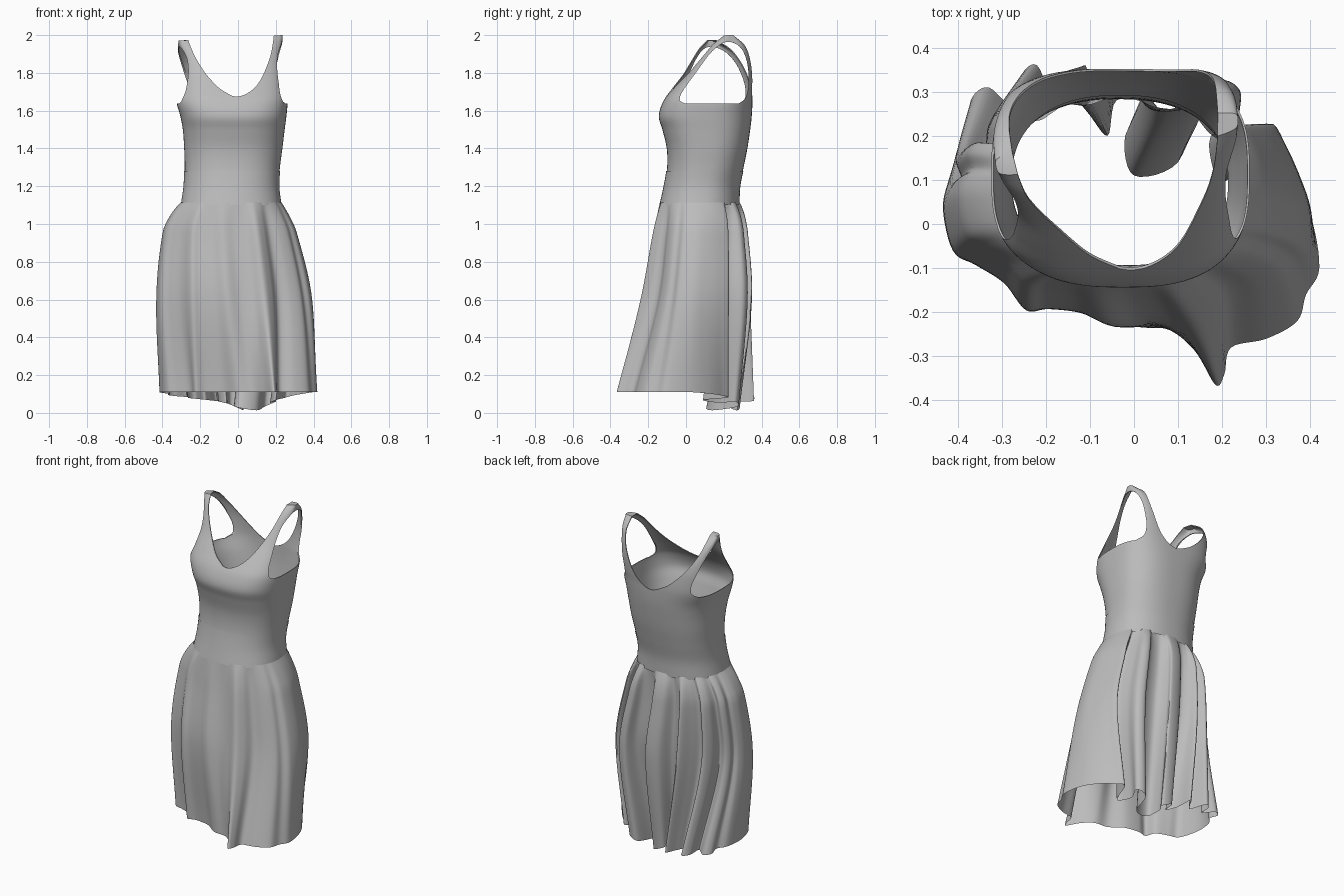
import bpy, bmesh, math
from mathutils import Vector

if "Cube" in bpy.data.objects:
    bpy.data.objects.remove(bpy.data.objects["Cube"])

fabric = bpy.data.materials.new("grey fabric")
fabric.use_nodes = True
fabric.diffuse_color = (0.5, 0.5, 0.5, 1)
fabric.node_tree.nodes["Principled BSDF"].inputs["Base Color"].default_value = (0.5, 0.5, 0.5, 1)


def spline(keys, t):
    """Smooth curve through (parameter, vector) keys in rising order."""
    t = min(max(t, keys[0][0]), keys[-1][0])
    i = 0
    while i < len(keys) - 2 and t > keys[i + 1][0]:
        i += 1

    def slope(k):
        a, b = max(k - 1, 0), min(k + 1, len(keys) - 1)
        return (keys[b][1] - keys[a][1]) / (keys[b][0] - keys[a][0])

    (t0, p0), (t1, p1) = keys[i], keys[i + 1]
    h = t1 - t0
    u = (t - t0) / h
    s = u * u * (3 - 2 * u)
    return (p0 * (1 - s) + p1 * s + slope(i) * (h * u * (1 - u) ** 2)
            - slope(i + 1) * (h * u * u * (1 - u)))


def oval(cx, cy, rx, ry, power, angle):
    """Point on a rounded-box outline."""
    c, s = math.cos(angle), math.sin(angle)
    e = 2 / power
    return Vector((cx + rx * math.copysign(abs(c) ** e, c),
                   cy + ry * math.copysign(abs(s) ** e, s)))


def make_object(name, verts, faces):
    mesh = bpy.data.meshes.new(name)
    mesh.from_pydata(verts, [], faces)
    obj = bpy.data.objects.new(name, mesh)
    bpy.context.collection.objects.link(obj)
    mesh.materials.append(fabric)
    return obj


def loft(name, rings, cap=False):
    """Skin closed rings listed from top to bottom."""
    n = len(rings[0])
    verts = [p for ring in rings for p in ring]
    faces = [(r * n + c, (r + 1) * n + c, (r + 1) * n + (c + 1) % n, r * n + (c + 1) % n)
             for r in range(len(rings) - 1) for c in range(n)]
    if cap:
        faces.append(tuple(range(n)))
    return make_object(name, verts, faces)


def smooth(obj, degrees):
    bpy.ops.object.select_all(action='DESELECT')
    obj.select_set(True)
    bpy.context.view_layer.objects.active = obj
    bpy.ops.object.shade_smooth_by_angle(angle=math.radians(degrees))


# Torso sections: height, then min x, max x, min y, max y, squareness
torso = [(z, Vector(v)) for z, *v in [
    (1.10, -.300, .228, -.138, .280, 2.3),
    (1.20, -.286, .216, -.116, .285, 2.3),
    (1.30, -.282, .222, -.100, .305, 2.4),
    (1.40, -.285, .235, -.102, .325, 2.5),
    (1.50, -.292, .247, -.125, .340, 2.6),
    (1.57, -.305, .256, -.144, .348, 2.7),
    (1.65, -.325, .262, -.120, .352, 3.0),
    (1.72, -.312, .250, -.070, .351, 3.5),
    (1.80, -.300, .236, -.005, .343, 4),
    (1.88, -.298, .232, .047, .322, 4),
    (1.94, -.298, .234, .092, .283, 4),
    (1.985, -.298, .236, .150, .210, 4)]]


def torso_ring(z, grow=0, count=96):
    x0, x1, y0, y1, power = spline(torso, z)
    return [(*oval((x0 + x1) / 2, (y0 + y1) / 2, (x1 - x0) / 2 + grow, (y1 - y0) / 2 + grow,
                   power, math.tau * i / count), z) for i in range(count)]


def prism(name, front, back):
    n = len(front)
    sides = [(i, (i + 1) % n, n + (i + 1) % n, n + i) for i in range(n)]
    obj = make_object(name, front + back, sides + [tuple(range(n))[::-1], tuple(range(n, 2 * n))])
    bm = bmesh.new()
    bm.from_mesh(obj.data)
    bmesh.ops.recalc_face_normals(bm, faces=bm.faces)
    bm.to_mesh(obj.data)
    bm.free()
    obj.hide_render = True
    return obj


def refine(points, per=5):
    keys = [(i, Vector(p)) for i, p in enumerate(points)]
    return [spline(keys, i / per) for i in range((len(points) - 1) * per + 1)]


# Bodice shell, closed over the shoulders before the openings are cut
rows = 50
bodice = loft("bodice", [torso_ring(1.985 - (1.985 - 1.26) * r / rows) for r in range(rows + 1)], True)

neck = refine([(-.255, 2.1), (-.25, 1.95), (-.2, 1.83), (-.13, 1.74), (-.07, 1.695), (-.01, 1.672),
               (.05, 1.69), (.105, 1.74), (.15, 1.83), (.18, 1.93), (.2, 2.1)])
neck_cutter = prism("neck_cutter", [(x, -.4, z + .025) for x, z in neck],
                    [(x, .6, z - .05) for x, z in neck])
arm = refine([(-.005, 1.638), (-.032, 1.655), (-.025, 1.70), (.035, 1.80), (.09, 1.89), (.14, 1.94),
              (.19, 1.95), (.25, 1.92), (.295, 1.85), (.32, 1.75), (.315, 1.67), (.28, 1.638)])
arm_cutter = prism("arm_cutter", [(-.6, y, z) for y, z in arm], [(.6, y, z) for y, z in arm])

shell = bodice.modifiers.new("thickness", 'SOLIDIFY')
shell.thickness = 0.005
for cutter in (neck_cutter, arm_cutter):
    cut = bodice.modifiers.new("opening", 'BOOLEAN')
    cut.operation, cut.solver, cut.object = 'DIFFERENCE', 'EXACT', cutter
graph = bpy.context.evaluated_depsgraph_get()
cut_mesh = bpy.data.meshes.new_from_object(bodice.evaluated_get(graph))
bodice.modifiers.clear()
bodice.data = cut_mesh
for cutter in (neck_cutter, arm_cutter):
    bpy.data.objects.remove(cutter)

# Skew the shoulders: one strap sits higher and further back, the other twists outward
for v in bodice.data.vertices:
    lift = min(max((v.co.z - 1.66) / .33, 0), 1)
    side = v.co.x + .04
    if side < 0:
        v.co.x -= .25 * (v.co.y - .12) * lift
    v.co.y += .2 * side * lift
    v.co.z += .055 * side * lift
smooth(bodice, 35)

# Waistband
band = loft("waistband", [torso_ring(1.28 - .18 * r / 8, .003) for r in range(9)])
smooth(band, 35)

# Hem outline, counter-clockwise from the left side, with its folds
hem = [Vector(p) for p in [
    (.42, -.10), (.40, .02), (.35, .12), (.29, .19), (.25, .22), (.20, .09), (.17, .18),
    (.20, .26), (.14, .27), (.10, .14), (0, .11), (-.02, .20), (.03, .27), (-.04, .28),
    (-.06, .20), (-.10, .26), (-.11, .36), (-.15, .30), (-.18, .27), (-.22, .36), (-.26, .33),
    (-.27, .26), (-.33, .31), (-.37, .28), (-.36, .22), (-.40, .17), (-.415, .06), (-.38, -.06),
    (-.32, -.085), (-.25, -.115), (-.225, -.17), (-.17, -.16), (-.08, -.175), (0, -.23),
    (.08, -.24), (.14, -.29), (.185, -.365), (.205, -.34), (.22, -.28), (.30, -.26),
    (.37, -.22), (.39, -.16)]]
count = len(hem)
turn = [(0, -15), (4, 33), (26, 182), (30, 236), (36, 292), (count, 345)]


def hem_angle(i):
    for (a, p), (b, q) in zip(turn, turn[1:]):
        if i <= b:
            return math.radians(p + (q - p) * (i - a) / (b - a))


# Each hem point hangs on a smooth strand from the waist; folds fade upward
strands = []
for i, p in enumerate(hem):
    a = hem_angle(i)
    fold = p - sum((hem[(i + k) % count] for k in range(-2, 3)), Vector((0, 0))) / 5
    back = max(0, math.sin(a))
    drop = .11 - .05 * back - .055 * min(1, 2 * back) * math.exp(-((p.x - .07) / .1) ** 2)
    levels = [(1.115, oval(-.036, .071, .264, .209, 2.3, a) + fold * .08),
              (1.06, oval(-.042, .072, .298, .220, 2.2, a) + fold * .25),
              (.96, oval(-.042, .069, .340, .234, 2.1, a) + fold * .4),
              (.60, oval(-.017, .045, .392, .268, 2, a) + fold * .6),
              (drop, p)]
    strands.append([(1.115 - z, Vector((q.x, q.y, z))) for z, q in levels])

skirt_rows, per = 36, 6
rings = []
for r in range(skirt_rows + 1):
    f = r / skirt_rows
    row = [spline(s, s[-1][0] * f) for s in strands]
    keys = [(i, row[i % count]) for i in range(-2, count + 3)]
    rings.append([spline(keys, j / per) for j in range(count * per)])
skirt = loft("skirt", rings)
smooth(skirt, 50)
